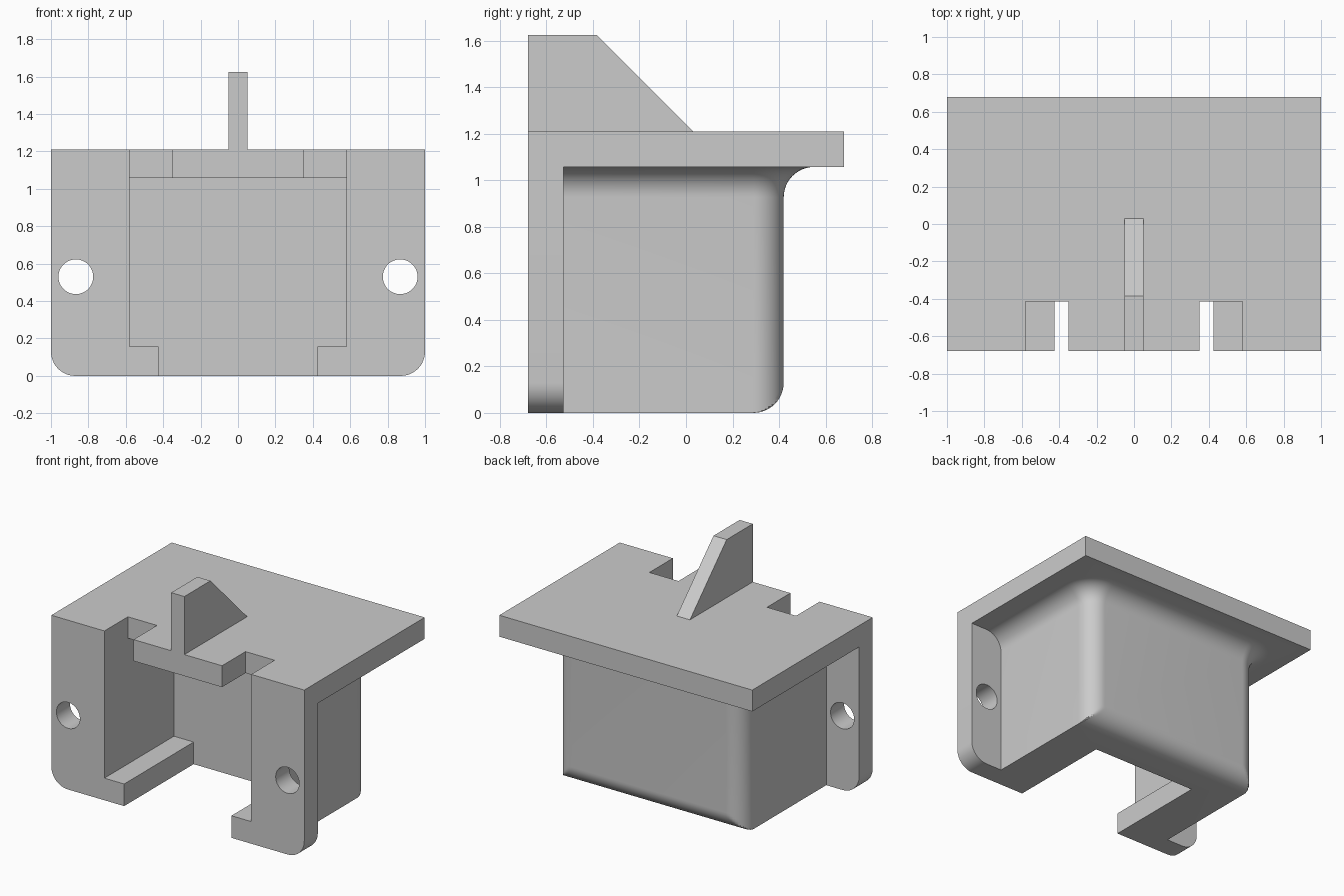
import bpy, bmesh
from math import sin, cos, pi, radians, sqrt

if "Cube" in bpy.data.objects:
    bpy.data.objects.remove(bpy.data.objects["Cube"])

grey = bpy.data.materials.new("plain_grey")
grey.use_nodes = True
colour = (0.6, 0.6, 0.6, 1)
grey.diffuse_color = colour
grey.node_tree.nodes["Principled BSDF"].inputs["Base Color"].default_value = colour

# Main dimensions
FRONT, BACK = -0.68, 0.68
PLATE_LOW, PLATE_TOP = 1.057, 1.21
FLANGE_BACK = -0.527
HOUSE_X, HOUSE_BACK = 0.74, 0.42
R = 0.13
STEPS = 12


def loft(name, rings):
    """Closed solid skinned over rings that have equal point counts."""
    bm = bmesh.new()
    loops = [[bm.verts.new(p) for p in ring] for ring in rings]
    n = len(loops[0])
    for a, b in zip(loops, loops[1:]):
        for i in range(n):
            j = (i + 1) % n
            bm.faces.new((a[i], a[j], b[j], b[i]))
    bm.faces.new(loops[0][::-1])
    bm.faces.new(loops[-1])
    bmesh.ops.recalc_face_normals(bm, faces=bm.faces)
    mesh = bpy.data.meshes.new(name)
    bm.to_mesh(mesh)
    bm.free()
    mesh.materials.append(grey)
    obj = bpy.data.objects.new(name, mesh)
    bpy.context.collection.objects.link(obj)
    return obj


def box(name, x0, x1, y0, y1, z0, z1):
    return loft(name, [[(x0, y0, z), (x1, y0, z), (x1, y1, z), (x0, y1, z)] for z in (z0, z1)])


def arc(cx, cy, r, start, end, steps=STEPS):
    angles = [radians(start + (end - start) * i / steps) for i in range(steps + 1)]
    return [(cx + r * cos(a), cy + r * sin(a)) for a in angles]


def along_y(name, outline, y0, y1):
    return loft(name, [[(x, y, z) for x, z in outline] for y in (y0, y1)])


def combine(target, other, operation):
    """Apply a boolean and discard the helper solid."""
    mod = target.modifiers.new("combine", "BOOLEAN")
    mod.operation, mod.solver, mod.object = operation, "EXACT", other
    deps = bpy.context.evaluated_depsgraph_get()
    target.data = bpy.data.meshes.new_from_object(target.evaluated_get(deps))
    target.modifiers.clear()
    bpy.data.objects.remove(other)


# Top plate
body = box("bracket_body", -1, 1, FRONT, BACK, PLATE_LOW, PLATE_TOP)

# Front flange with rounded lower corners
outline = arc(-1 + R, R, R, 180, 270) + arc(1 - R, R, R, 270, 360)
outline += [(1, PLATE_TOP), (-1, PLATE_TOP)]
combine(body, along_y("front_flange", outline, FRONT, FLANGE_BACK), "UNION")


# Housing: rounded plan, rounded lower back edge, fillet flaring into the plate
def plan(z):
    rise = max(0, z - (PLATE_LOW - R))
    flare = R - sqrt(max(0, R * R - rise * rise))
    drop = max(0, R - z)
    y_limit = HOUSE_BACK - R + sqrt(max(0, R * R - drop * drop)) + flare
    r = R + flare
    cx, cy = HOUSE_X - R, HOUSE_BACK - R
    pts = [(HOUSE_X + flare, FLANGE_BACK - 0.05)] + arc(cx, cy, r, 0, 90)
    pts += arc(-cx, cy, r, 90, 180) + [(-HOUSE_X - flare, FLANGE_BACK - 0.05)]
    return [(x, min(y, y_limit), z) for x, y in pts]


turns = [pi / 2 * i / STEPS for i in range(STEPS + 1)]
levels = [R - R * cos(t) for t in turns] + [PLATE_LOW - R + R * sin(t) for t in turns]
combine(body, loft("housing", [plan(z) for z in levels]), "UNION")

# Upright rib with a sloping back
side = [(FRONT, PLATE_TOP - 0.05), (0.03, PLATE_TOP - 0.05), (0.03, PLATE_TOP),
        (-0.385, 1.625), (FRONT, 1.625)]
rib = loft("rib", [[(x, y, z) for y, z in side] for x in (-0.052, 0.052)])
combine(body, rib, "UNION")

# Cavity, floor opening, top slots and screw holes
CAVITY_BACK = 0.105
combine(body, box("cavity", -0.58, 0.58, -1, CAVITY_BACK, 0.158, PLATE_LOW), "DIFFERENCE")
combine(body, box("floor_opening", -0.424, 0.424, -1, CAVITY_BACK, -0.2, 0.3), "DIFFERENCE")
for s in (-1, 1):
    x0, x1 = sorted((s * 0.35, s * 0.58))
    combine(body, box("top_slot", x0, x1, -1, -0.415, 0.9, 1.4), "DIFFERENCE")
    hole = arc(s * 0.867, 0.53, 0.093, 0, 352.5, 47)
    combine(body, along_y("screw_hole", hole, -1, -0.4), "DIFFERENCE")

# Smooth the rounds, keep the edges crisp
bpy.ops.object.select_all(action="DESELECT")
body.select_set(True)
bpy.context.view_layer.objects.active = body
bpy.ops.object.shade_smooth_by_angle(angle=radians(25))
